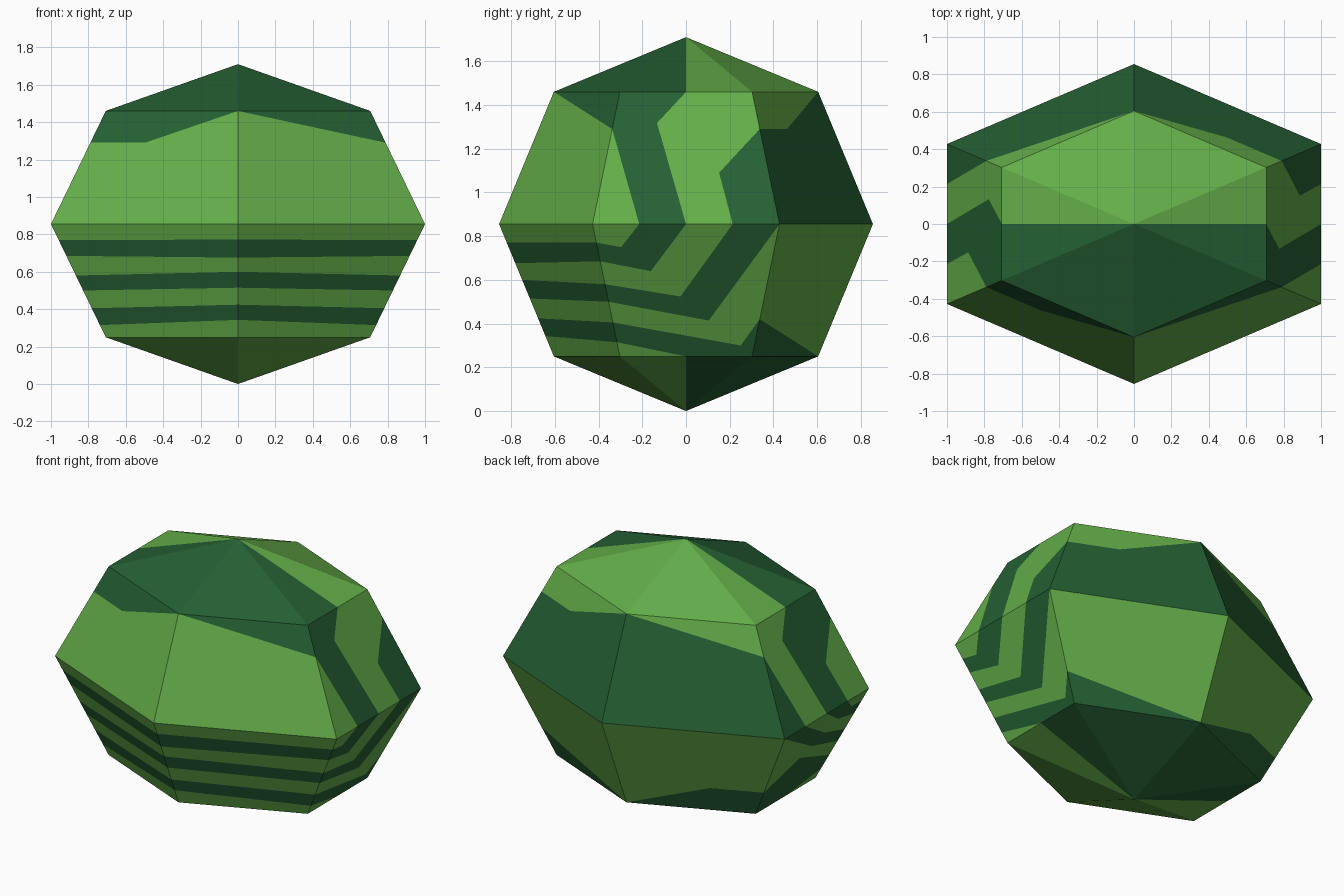
import bpy
import bmesh
from mathutils import Vector

default_cube = bpy.data.objects.get("Cube")
if default_cube:
    bpy.data.objects.remove(default_cube, do_unlink=True)

# Overall proportions: a six-sided ball with a middle ring and two cap rings
MIDDLE, RISE = 0.855, 0.605
HEIGHT = MIDDLE * 2
TOP, BOTTOM = MIDDLE + RISE, MIDDLE - RISE
DEPTH, HALF_SIDE = 0.855, 0.4275
TAPER = 1 - 0.5 ** 0.5
UPPER_EDGE = 1.29
KINK = 0.63
LIGHT, DARK = 0, 1


def make_material(name, colour):
    material = bpy.data.materials.new(name)
    material.use_nodes = True
    material.diffuse_color = colour
    material.node_tree.nodes["Principled BSDF"].inputs["Base Color"].default_value = colour
    return material


def ring_scale(z):
    return 1 - TAPER * abs(z - MIDDLE) / RISE


def side_point(side, across, z):
    """Point on the left or right panel; across runs from front to back."""
    scale = ring_scale(z)
    return Vector((side * scale, across * HALF_SIDE * scale, z))


def face_point(side, end, across, z):
    """Point on a front or back panel; across runs from the centre outward."""
    scale = ring_scale(z)
    depth = DEPTH + (HALF_SIDE - DEPTH) * across
    return Vector((side * across * scale, end * depth * scale, z))


bm = bmesh.new()
centre = Vector((0, 0, MIDDLE))


def add_face(points, colour):
    face = bm.faces.new([bm.verts.new(p) for p in points])
    face.normal_update()
    if face.normal.dot(face.calc_center_median() - centre) < 0:
        face.normal_flip()
    face.material_index = colour


def add_side_strip(side, first, second, colour, turn=1):
    outline = first + second[::-1]
    add_face([side_point(side, turn * s, z) for s, z in outline], colour)


# Front lower panels: horizontal stripes
centre_levels = [MIDDLE, 0.772, 0.676, 0.6, 0.515, 0.424, 0.343, BOTTOM]
edge_levels = [MIDDLE, 0.77, 0.685, 0.58, 0.5, 0.405, 0.315, BOTTOM]
for side in (-1, 1):
    for i in range(len(edge_levels) - 1):
        outline = [(0, centre_levels[i]), (1, edge_levels[i]),
                   (1, edge_levels[i + 1]), (0, centre_levels[i + 1])]
        add_face([face_point(side, -1, s, z) for s, z in outline], i % 2)


# Plain panels with a wedge of the other colour along the cap ring
def add_wedge_panel(side, end, upper, kinked, colour):
    def level(z):
        return z if upper else HEIGHT - z
    edge = [(1, UPPER_EDGE)] + ([(KINK, UPPER_EDGE)] if kinked else []) + [(0, TOP)]
    for outline, shade in (([(0, MIDDLE), (1, MIDDLE)] + edge, colour),
                           ([(1, TOP)] + edge, 1 - colour)):
        add_face([face_point(side, end, s, level(z)) for s, z in outline], shade)


add_wedge_panel(1, -1, True, False, LIGHT)
add_wedge_panel(-1, -1, True, True, LIGHT)
add_wedge_panel(1, 1, True, True, DARK)
add_wedge_panel(-1, 1, True, False, DARK)
add_wedge_panel(1, 1, False, False, LIGHT)
add_wedge_panel(-1, 1, False, True, LIGHT)

# Side upper panels: the second is the first turned half round, colours swapped
line_a = [(-0.5, MIDDLE), (-1, UPPER_EDGE)]
line_b = [(0, MIDDLE), (-0.4, 1.317), (0, TOP)]
line_c = [(0.5, MIDDLE), (0.4, 1.09), (1, UPPER_EDGE)]
for side, swap in ((1, False), (-1, True)):
    strips = (([(-1, MIDDLE)], line_a), (line_a + [(-1, TOP)], line_b),
              (line_b, line_c + [(1, TOP)]), (line_c, [(1, MIDDLE)]))
    for i, (first, second) in enumerate(strips):
        add_side_strip(side, first, second, (i + swap) % 2, side)

# Side lower panels: stripes that bend upward to the middle ring
bends = {
    1: [(-0.73, 0.75), (-0.42, 0.64), (-0.07, 0.524), (0.31, 0.414), (0.8, 0.3)],
    -1: [(-0.73, 0.78), (-0.5, 0.73), (-0.27, 0.67), (-0.04, 0.61), (0.19, 0.56)],
}
ends = [(-0.5, MIDDLE), (0, MIDDLE), (0.5, MIDDLE), (1, MIDDLE),
        (1, HEIGHT - UPPER_EDGE)]
for side, bend in bends.items():
    lines = [[(-1, MIDDLE)]]
    lines += [[(-1, z), b, e] for z, b, e in zip(edge_levels[1:], bend, ends)]
    for i in range(len(lines) - 1):
        add_side_strip(side, lines[i], lines[i + 1], i % 2)
    last = [(-1, edge_levels[-2]), (0, BOTTOM)]
    add_side_strip(side, lines[-1] + [(1, BOTTOM)], last, DARK)
    add_side_strip(side, last, [(-1, BOTTOM)], LIGHT)

# Caps: each split into a front and a back half
for ring, tip, front_colour in ((TOP, HEIGHT, DARK), (BOTTOM, 0, LIGHT)):
    for end, colour in ((-1, front_colour), (1, 1 - front_colour)):
        for side in (-1, 1):
            rim = [side_point(side, 0, ring), side_point(side, end, ring),
                   face_point(side, end, 0, ring)]
            for p, q in zip(rim, rim[1:]):
                add_face([Vector((0, 0, tip)), p, q], colour)

bmesh.ops.remove_doubles(bm, verts=bm.verts, dist=0.0005)
mesh = bpy.data.meshes.new("melon_rind")
bm.to_mesh(mesh)
bm.free()
mesh.materials.append(make_material("light_green", (0.127, 0.423, 0.067, 1)))
mesh.materials.append(make_material("dark_green", (0.0185, 0.117, 0.034, 1)))
melon = bpy.data.objects.new("melon_rind", mesh)
bpy.context.collection.objects.link(melon)
